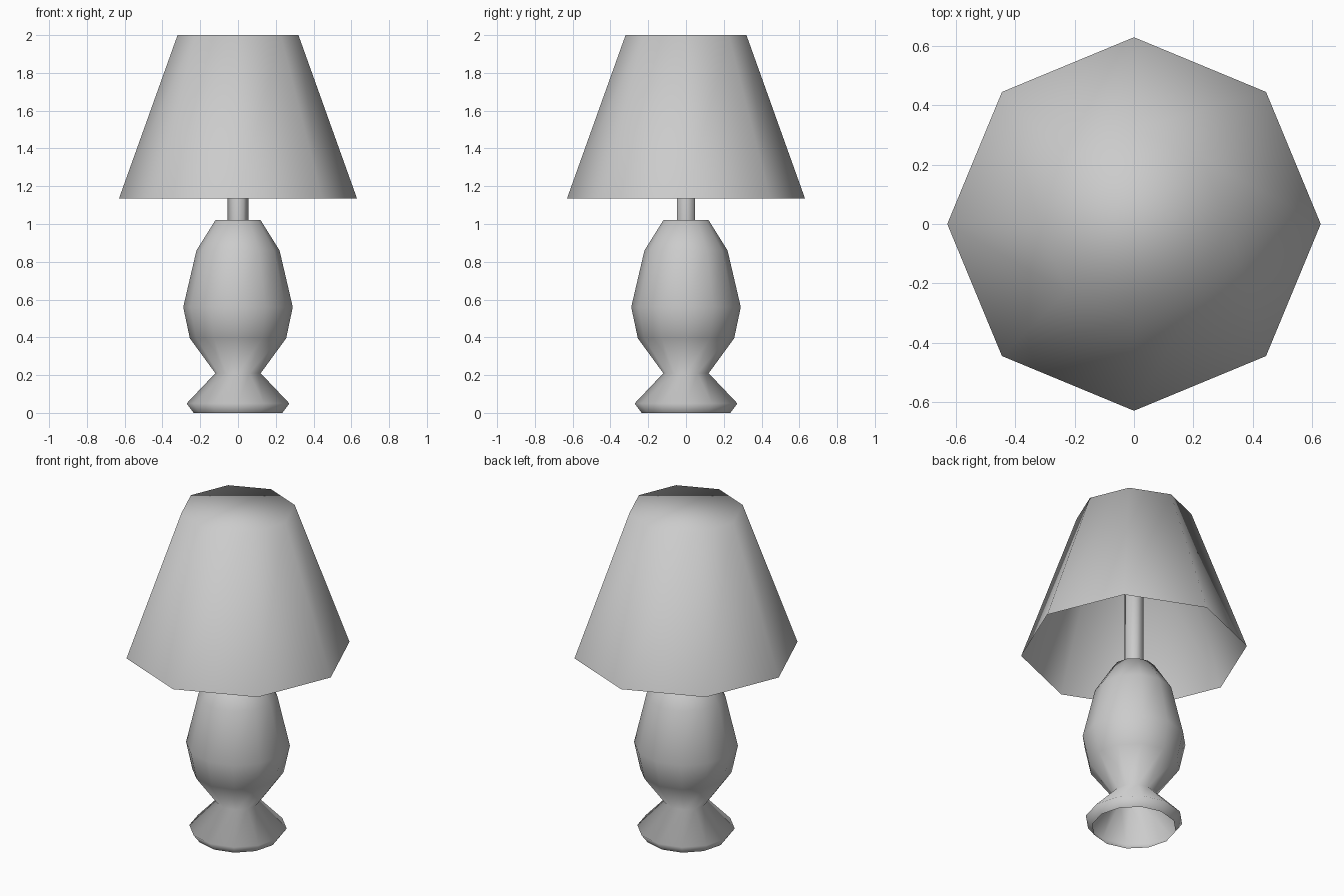
import bpy
import math

cube = bpy.data.objects.get("Cube")
if cube:
    bpy.data.objects.remove(cube, do_unlink=True)

grey = bpy.data.materials.new("plain_grey")
grey.use_nodes = True
grey.diffuse_color = (0.6, 0.6, 0.6, 1)
grey.node_tree.nodes["Principled BSDF"].inputs["Base Color"].default_value = (0.6, 0.6, 0.6, 1)


def lathe(name, sides, profile):
    """Turn (radius, height) points round z: open at the bottom, capped at the top."""
    verts = []
    for radius, height in profile:
        for i in range(sides):
            a = math.tau * i / sides
            verts.append((radius * math.cos(a), radius * math.sin(a), height))
    faces = []
    for r in range(len(profile) - 1):
        for i in range(sides):
            j = (i + 1) % sides
            low, high = r * sides, (r + 1) * sides
            faces.append((low + i, low + j, high + j, high + i))
    last = (len(profile) - 1) * sides
    faces.append(tuple(range(last, last + sides)))
    mesh = bpy.data.meshes.new(name)
    mesh.from_pydata(verts, [], faces)
    mesh.materials.append(grey)
    mesh.shade_smooth()
    obj = bpy.data.objects.new(name, mesh)
    bpy.context.collection.objects.link(obj)
    return obj


# Hollow vase-shaped body with a flared foot
lathe("lamp_base", 12, [(0.235, 0), (0.272, 0.05), (0.12, 0.21), (0.255, 0.395),
                        (0.29, 0.56), (0.22, 0.86), (0.12, 1.02)])

# Thin rod that carries the shade
lathe("rod", 6, [(0.055, 1.0), (0.055, 1.98)])

# Eight-sided shade, open below and closed on top
lathe("lamp_shade", 8, [(0.63, 1.135), (0.32, 2.0)])
